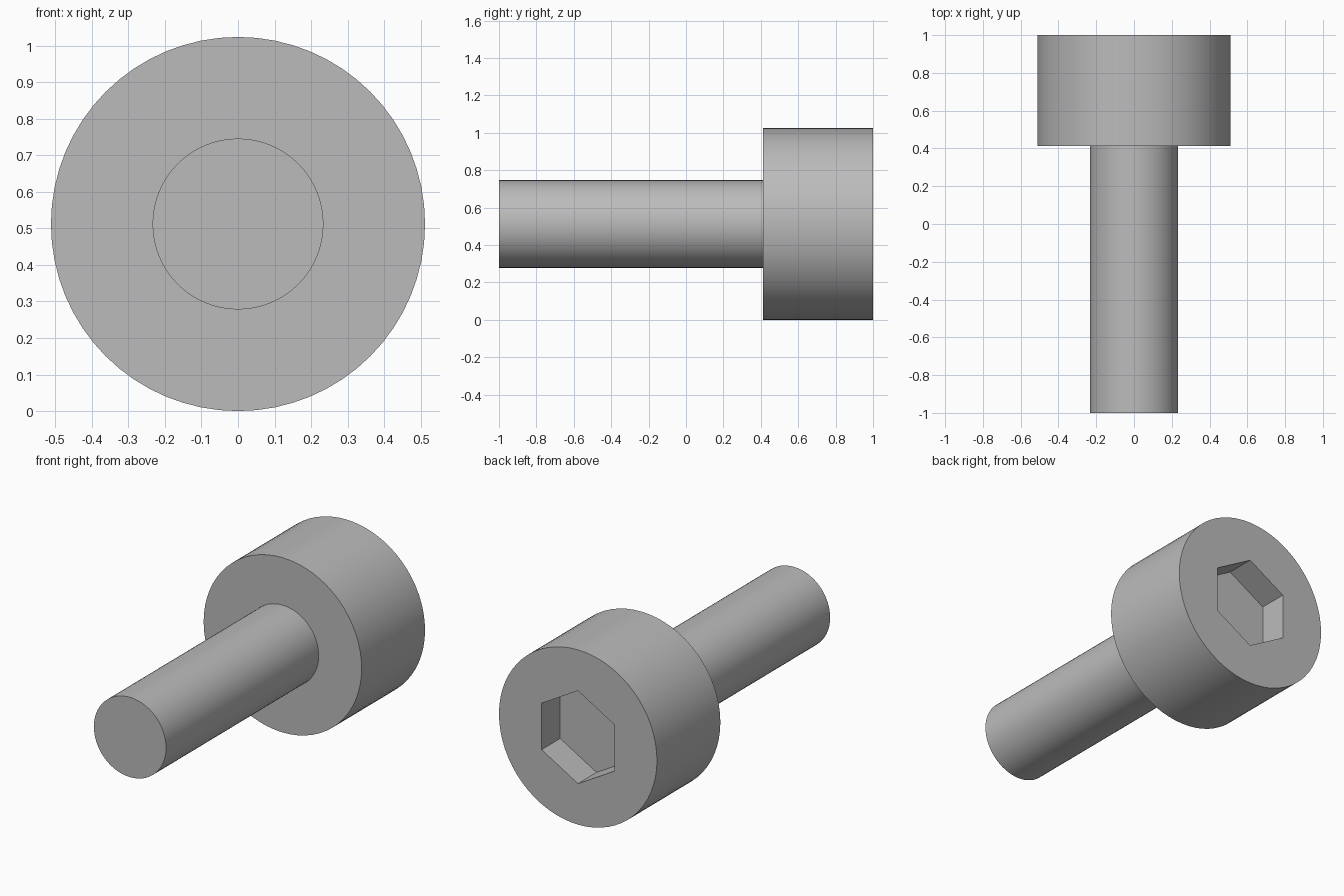
import bpy, bmesh, math

if "Cube" in bpy.data.objects:
    bpy.data.objects.remove(bpy.data.objects["Cube"], do_unlink=True)

# Sizes
SIDES = 64
HEAD_R, SHAFT_R = 0.512, 0.234
SOCKET_R = 0.272            # centre to corner
TIP_Y, SHOULDER_Y, TOP_Y = -1.0, 0.413, 1.0
SOCKET_Y = TOP_Y - 0.172

steel = bpy.data.materials.new("steel grey")
steel.use_nodes = True
GREY = (0.5, 0.5, 0.5, 1)
steel.diffuse_color = GREY
steel.node_tree.nodes["Principled BSDF"].inputs["Base Color"].default_value = GREY


def ring(bm, radius, y, sides=SIDES):
    """Closed loop of edges around the long axis, with a corner at the top."""
    verts = [bm.verts.new((radius * math.sin(math.tau * i / sides), y,
                           HEAD_R + radius * math.cos(math.tau * i / sides)))
             for i in range(sides)]
    for i in range(sides):
        bm.edges.new((verts[i - 1], verts[i]))
    return verts


def loop_edges(bm, verts):
    return [bm.edges.get((verts[i - 1], verts[i])) for i in range(len(verts))]


def wall(bm, a, b):
    """Side faces between two matching rings."""
    for i in range(len(a)):
        bm.faces.new((a[i - 1], a[i], b[i], b[i - 1]))


def flat_ring(bm, outer, inner):
    """Flat face between an outer ring and a hole."""
    bmesh.ops.triangle_fill(bm, use_beauty=True,
                            edges=loop_edges(bm, outer) + loop_edges(bm, inner))


def finish(bm, name):
    bmesh.ops.recalc_face_normals(bm, faces=bm.faces)
    mesh = bpy.data.meshes.new(name)
    bm.to_mesh(mesh)
    bm.free()
    mesh.materials.append(steel)
    obj = bpy.data.objects.new(name, mesh)
    bpy.context.collection.objects.link(obj)
    bpy.ops.object.select_all(action="DESELECT")
    obj.select_set(True)
    bpy.context.view_layer.objects.active = obj
    bpy.ops.object.shade_smooth_by_angle(angle=math.radians(30))


# One continuous skin: shaft, shoulder, head and hexagonal socket
bm = bmesh.new()
tip = ring(bm, SHAFT_R, TIP_Y)
neck = ring(bm, SHAFT_R, SHOULDER_Y)
shoulder = ring(bm, HEAD_R, SHOULDER_Y)
rim = ring(bm, HEAD_R, TOP_Y)
socket_mouth = ring(bm, SOCKET_R, TOP_Y, 6)
socket_floor = ring(bm, SOCKET_R, SOCKET_Y, 6)

bm.faces.new(tip)
wall(bm, tip, neck)
flat_ring(bm, shoulder, neck)
wall(bm, shoulder, rim)
flat_ring(bm, rim, socket_mouth)
wall(bm, socket_mouth, socket_floor)
bm.faces.new(socket_floor)
finish(bm, "socket_head_bolt")
